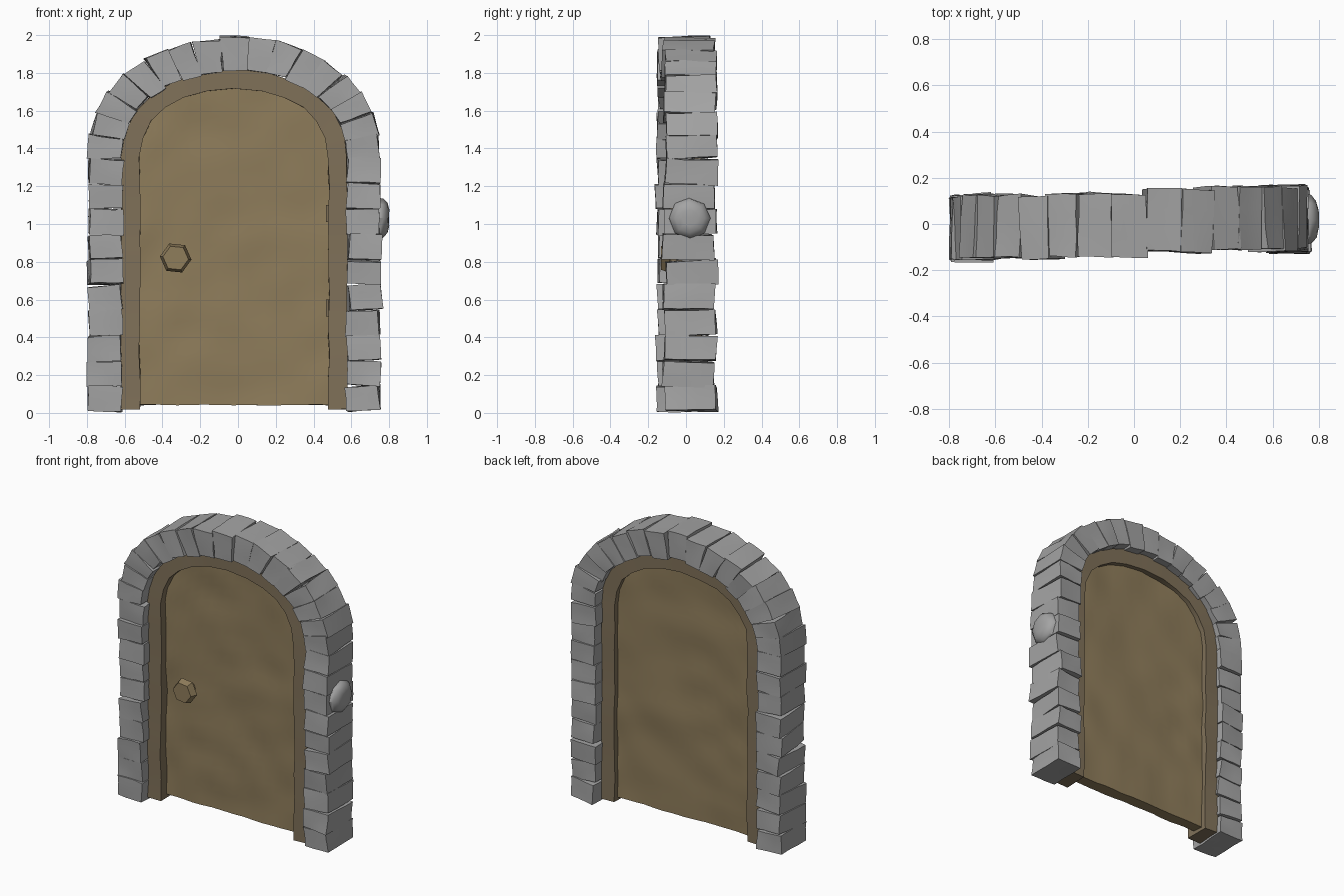
import bpy, bmesh, math, random
from mathutils import Vector, Matrix, noise

if "Cube" in bpy.data.objects:
    bpy.data.objects.remove(bpy.data.objects["Cube"])

random.seed(11)
CX, SPRING = -0.02, 1.35          # arch axis and height where the curve starts


def material(name, rgb):
    m = bpy.data.materials.new(name)
    m.diffuse_color = (*rgb, 1)
    m.use_nodes = True
    m.node_tree.nodes["Principled BSDF"].inputs["Base Color"].default_value = m.diffuse_color
    return m


WOOD = material("door_wood", (0.275, 0.205, 0.105))
TRIM = material("frame_wood", (0.215, 0.165, 0.1))
ROCK = material("grey_stone", (0.37, 0.37, 0.37))


def finish(bm, name, mat, angle=30):
    bmesh.ops.recalc_face_normals(bm, faces=bm.faces)
    me = bpy.data.meshes.new(name)
    bm.to_mesh(me)
    bm.free()
    ob = bpy.data.objects.new(name, me)
    bpy.context.collection.objects.link(ob)
    me.materials.append(mat)
    bpy.ops.object.select_all(action='DESELECT')
    ob.select_set(True)
    bpy.context.view_layer.objects.active = ob
    bpy.ops.object.shade_smooth_by_angle(angle=math.radians(angle))
    return ob


def arc(a, b, t, n=2.1):
    """Point (x, z) on the arch curve; t runs from 0 (right) to pi (left)."""
    c, s = math.cos(t), max(math.sin(t), 0)
    return (CX + math.copysign(a * abs(c) ** (2 / n), c), SPRING + b * s ** (2 / n))


def jit(r):
    return random.uniform(-r, r)


def wobble(co, amp, freq):
    return noise.noise(co * freq) * amp


def stone(bm, quad):
    """Rough block: a front-view quad given depth, tilted and dented."""
    mx = sum(p[0] for p in quad) / 4
    mz = sum(p[1] for p in quad) / 4
    yc = (0.021 if mx > 0.05 else -0.006 + 0.015 * min(mx, 0)) + jit(0.009)
    mid = Vector((mx, yc, mz))
    rot = (Matrix.Rotation(jit(0.06), 3, 'Y') @ Matrix.Rotation(jit(0.06), 3, 'Z')
           @ Matrix.Rotation(jit(0.04), 3, 'X'))
    part = bmesh.new()
    rings = []
    for y in (-0.135, 0.135):
        rings.append([part.verts.new(mid + rot @ Vector((
            x - mx + jit(0.006), y + jit(0.006), z - mz + jit(0.005)))) for x, z in quad])
    f, k = rings
    part.faces.new(f)
    part.faces.new(k[::-1])
    for i in range(4):
        j = (i + 1) % 4
        part.faces.new((f[i], k[i], k[j], f[j]))
    bmesh.ops.subdivide_edges(part, edges=part.edges[:], cuts=2, use_grid_fill=True)
    seed = Vector((jit(50), jit(50), jit(50)))
    for v in part.verts:
        v.co += noise.noise_vector(v.co * 9 + seed) * 0.006
        v.co.z = max(v.co.z, 0)
    me = bpy.data.meshes.new("tmp")
    part.to_mesh(me)
    part.free()
    bm.from_mesh(me)
    bpy.data.meshes.remove(me)


# Stone columns
PITCH = 0.134
for side, name in ((-1, "left_stone_column"), (1, "right_stone_column")):
    bm = bmesh.new()
    for i in range(10):
        z0, z1 = 0.01 + i * PITCH, 0.005 + (i + 1) * PITCH
        s = jit(0.006)
        xi, xo = CX + side * (0.597 + s), CX + side * (0.773 + s)
        stone(bm, [(xi, z0), (xo, z0), (xo, z1), (xi, z1)])
    finish(bm, name, ROCK)

# Stone arch
bm = bmesh.new()
N = 17
for i in range(N):
    t0, t1 = math.pi * i / N, math.pi * (i + 1) / N
    o = jit(0.008)
    stone(bm, [arc(0.594 + o, 0.462 + o, t0), arc(0.772 + o, 0.638 + o, t0),
               arc(0.772 + o, 0.638 + o, t1), arc(0.594 + o, 0.462 + o, t1)])
finish(bm, "stone_arch", ROCK)

# Round stone boss on the right side
bm = bmesh.new()
bmesh.ops.create_uvsphere(bm, u_segments=8, v_segments=8, radius=1)
for v in bm.verts:
    p = v.co.copy()
    v.co = Vector((0.745 + 0.055 * max(-1, min(1, p.z * 1.15)),
                   0.02 + 0.112 * p.x, 1.03 + 0.112 * p.y))
    v.co += noise.noise_vector(v.co * 14) * 0.007
finish(bm, "side_boss", ROCK, 40)

# Wooden frame swept up, over and down
inner, outer = [], []
heights = [0.02 + (SPRING - 0.02) * i / 9 for i in range(9)]
for z in heights:
    inner.append((CX + 0.5, z))
    outer.append((CX + 0.597, z))
for i in range(13):
    t = math.pi * i / 12
    inner.append(arc(0.5, 0.365, t, 2.2))
    outer.append(arc(0.6, 0.47, t))
for z in reversed(heights):
    inner.append((CX - 0.5, z))
    outer.append((CX - 0.597, z))
bm = bmesh.new()
rings = []
for (xi, zi), (xo, zo) in zip(inner, outer):
    rings.append([bm.verts.new((x + jit(0.005), y + jit(0.004), z + jit(0.003)))
                  for x, y, z in ((xi, -0.085, zi), (xo, -0.085, zo),
                                  (xo, 0.085, zo), (xi, 0.085, zi))])
for a, b in zip(rings, rings[1:]):
    for i in range(4):
        j = (i + 1) % 4
        bm.faces.new((a[i], b[i], b[j], a[j]))
bm.faces.new(rings[0])
bm.faces.new(rings[-1][::-1])
finish(bm, "door_frame", TRIM, 40)

# Door leaf: hammered panel with an arched top
bm = bmesh.new()
NX, NZ, HALF = 20, 30, 0.515
sides = []
for y in (-0.03, 0.05):
    grid = []
    for i in range(NX + 1):
        u = -math.cos(math.pi * i / NX)
        x = CX + HALF * u
        top = SPRING + 0.39 * max(0, 1 - abs(u) ** 2.2) ** (1 / 2.2)
        col = []
        for k in range(NZ + 1):
            z = 0.042 + (top - 0.042) * k / NZ
            p = Vector((x, y, z))
            p.y += wobble(p + Vector((0, 40 * y, 0)), 0.012, 5)
            if k == 0:
                p.z += wobble(p, 0.006, 8)
            col.append(bm.verts.new(p))
        grid.append(col)
    for i in range(NX):
        for k in range(NZ):
            bm.faces.new((grid[i][k], grid[i + 1][k], grid[i + 1][k + 1], grid[i][k + 1]))
    sides.append(grid)


def rim(g):
    return ([c[0] for c in g] + g[-1][1:] + [c[-1] for c in g[-2::-1]] + g[0][-2:0:-1])


ra, rb = rim(sides[0]), rim(sides[1])
for i in range(len(ra)):
    j = (i + 1) % len(ra)
    bm.faces.new((ra[i], ra[j], rb[j], rb[i]))
finish(bm, "door_leaf", WOOD, 40)

# Hexagonal door knob on a short stem
for r1, r2, depth, y, name in ((0.084, 0.068, 0.045, -0.11, "door_knob"),
                               (0.035, 0.035, 0.07, -0.06, "knob_stem")):
    bm = bmesh.new()
    bmesh.ops.create_cone(bm, cap_ends=True, segments=6, radius1=r1, radius2=r2, depth=depth,
                          matrix=Matrix.Translation((-0.33, y, 0.82))
                          @ Matrix.Rotation(math.radians(36), 4, 'Y')
                          @ Matrix.Rotation(math.pi / 2, 4, 'X'))
    finish(bm, name, WOOD)

# Hinges
for z, name in ((0.555, "lower_hinge"), (1.055, "upper_hinge")):
    bm = bmesh.new()
    bmesh.ops.create_cone(bm, cap_ends=True, segments=6, radius1=0.016, radius2=0.016, depth=0.09,
                          matrix=Matrix.Translation((0.48, -0.04, z)))
    finish(bm, name, TRIM)
